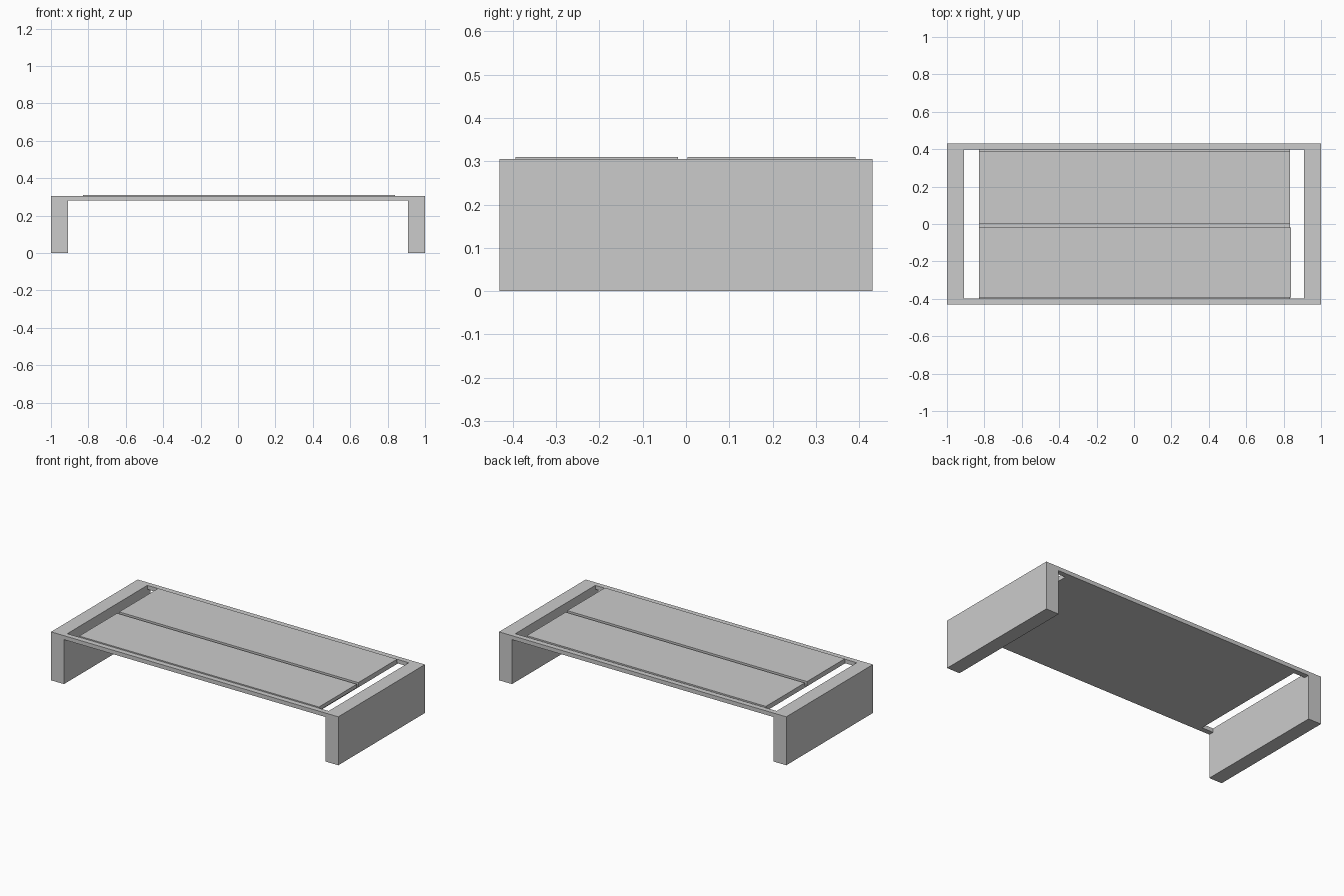
import bpy

if "Cube" in bpy.data.objects:
    bpy.data.objects.remove(bpy.data.objects["Cube"])


def box(name, x0, x1, y0, y1, z0, z1):
    bpy.ops.mesh.primitive_cube_add(size=1, location=((x0 + x1) / 2, (y0 + y1) / 2, (z0 + z1) / 2))
    ob = bpy.context.object
    ob.name = name
    ob.scale = (x1 - x0, y1 - y0, z1 - z0)
    bpy.ops.object.transform_apply(location=False, rotation=False, scale=True)
    return ob


LEG_IN, RAIL_IN, HALF_Y = 0.91, 0.398, 0.431
RAIL_Z, TOP = 0.28, 0.305

# Slab legs at both ends
box("left_leg", -1, -LEG_IN, -HALF_Y, HALF_Y, 0, TOP)
box("right_leg", LEG_IN, 1, -HALF_Y, HALF_Y, 0, TOP)

# Long rails joining the legs
box("front_rail", -LEG_IN, LEG_IN, -HALF_Y, -RAIL_IN, RAIL_Z, TOP)
box("back_rail", -LEG_IN, LEG_IN, RAIL_IN, HALF_Y, RAIL_Z, TOP)

# Thin backing board under the two top panels
box("backing_board", -0.83, 0.835, -RAIL_IN, RAIL_IN, RAIL_Z, 0.287)

# Two long panels with a narrow groove between them
box("front_panel", -0.83, 0.84, -0.394, -0.018, 0.287, 0.31)
box("back_panel", -0.83, 0.835, 0.004, 0.391, 0.287, 0.31)
